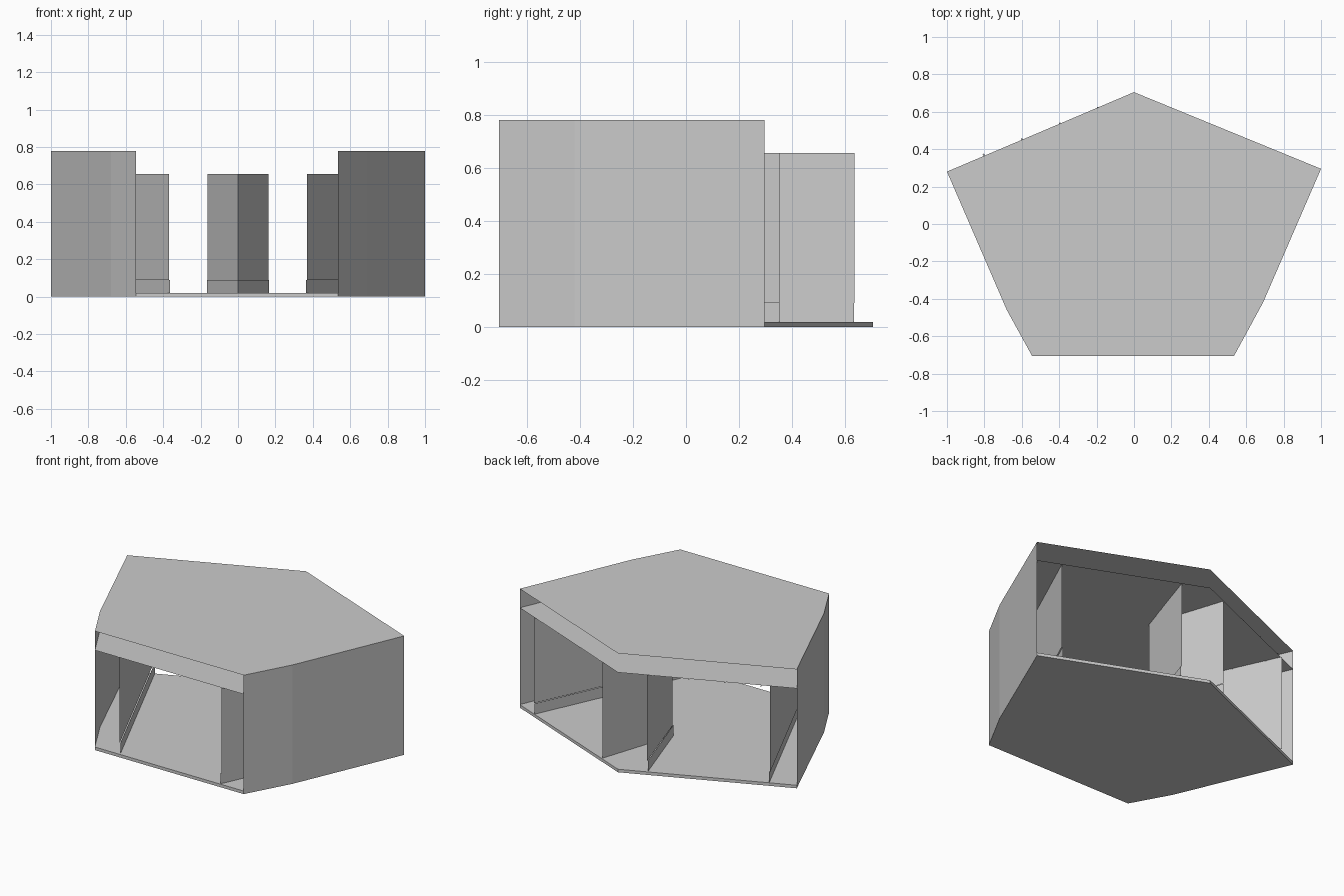
import bpy, bmesh, math
from mathutils import Vector

if "Cube" in bpy.data.objects:
    bpy.data.objects.remove(bpy.data.objects["Cube"])

OUTLINE = [(0, .705), (-1, .28), (-.68, -.46), (-.545, -.705),
           (.535, -.705), (.69, -.42), (1, .295)]
FLOOR, BASE, CEIL, ROOF = .02, .09, .655, .78


def finish(bm, name):
    me = bpy.data.meshes.new(name)
    bm.to_mesh(me)
    bm.free()
    ob = bpy.data.objects.new(name, me)
    bpy.context.collection.objects.link(ob)
    return ob


def plate(name, pts, z, depth=0):
    """Flat polygon, optionally extruded upward into a slab."""
    bm = bmesh.new()
    face = bm.faces.new([bm.verts.new((x, y, z)) for x, y in pts])
    if depth:
        res = bmesh.ops.extrude_face_region(bm, geom=[face], use_keep_orig=True)
        for v in res["geom"]:
            if isinstance(v, bmesh.types.BMVert):
                v.co.z += depth
        bmesh.ops.recalc_face_normals(bm, faces=bm.faces)
    return finish(bm, name)


def wall(name, path, z0, z1):
    """Thin upright sheet following a plan path."""
    bm = bmesh.new()
    low = [bm.verts.new((x, y, z0)) for x, y in path]
    high = [bm.verts.new((x, y, z1)) for x, y in path]
    for i in range(len(path) - 1):
        bm.faces.new((low[i], low[i + 1], high[i + 1], high[i]))
    return finish(bm, name)


def ceiling_bars(name, sector, origin, angle, step):
    """Square grid of flat bars, clipped to a convex sector (counter-clockwise)."""
    bm = bmesh.new()
    o, half, w = Vector(origin), 1.8, .004
    for turn in (0, math.pi / 2):
        d = Vector((math.cos(angle + turn), math.sin(angle + turn)))
        n = Vector((-d.y, d.x))
        for k in range(-8, 9):
            c = o + n * (k + .5) * step
            corners = [c - d * half - n * w, c + d * half - n * w,
                       c + d * half + n * w, c - d * half + n * w]
            bm.faces.new([bm.verts.new((p.x, p.y, CEIL - .003)) for p in corners])
    for i, a in enumerate(sector):
        b = sector[(i + 1) % len(sector)]
        bmesh.ops.bisect_plane(
            bm, geom=bm.verts[:] + bm.edges[:] + bm.faces[:],
            plane_co=(a[0], a[1], 0), plane_no=(b[1] - a[1], a[0] - b[0], 0),
            clear_outer=True)
    return finish(bm, name)


# Floor slab, suspended ceiling and roof sheet
plate("floor_slab", OUTLINE, 0, FLOOR)
plate("ceiling", OUTLINE, CEIL)
plate("roof", OUTLINE, ROOF)

# Outer side walls, front and back stay open
wall("left_outer_wall", OUTLINE[1:4], 0, ROOF)
wall("right_outer_wall", OUTLINE[4:7], 0, ROOF)

# Long partitions parallel to the sides, with skirting boards below
for side, s in (("left", -1), ("right", 1)):
    wall(side + "_partition", [(s * .37, -.70), (s * .855, .352)], BASE, CEIL)
    wall(side + "_skirting", [(s * .364, -.70), (s * .85, .355)], FLOOR, BASE)

# Wedge of two walls at the back corner
wall("wedge_wall", [(-.162, .635), (0, .14), (.162, .635)], BASE, CEIL)
wall("wedge_skirting", [(-.165, .632), (0, .132), (.165, .632)], FLOOR, BASE)

# Ceiling grids, one aligned to each main edge
tilt = math.atan2(.41, 1)
right = [(0, .1), (.69, -.42), (1, .295), (0, .705)]
left = [(-x, y) for x, y in reversed(right)]
front = [(0, .1), (-.69, -.42), (-.545, -.705), (.535, -.705), (.69, -.42)]
ceiling_bars("right_ceiling_grid", right, (.5, .5), -tilt, .22)
ceiling_bars("left_ceiling_grid", left, (-.5, .5), tilt, .22)
ceiling_bars("front_ceiling_grid", front, (0, -.70), 0, .25)
